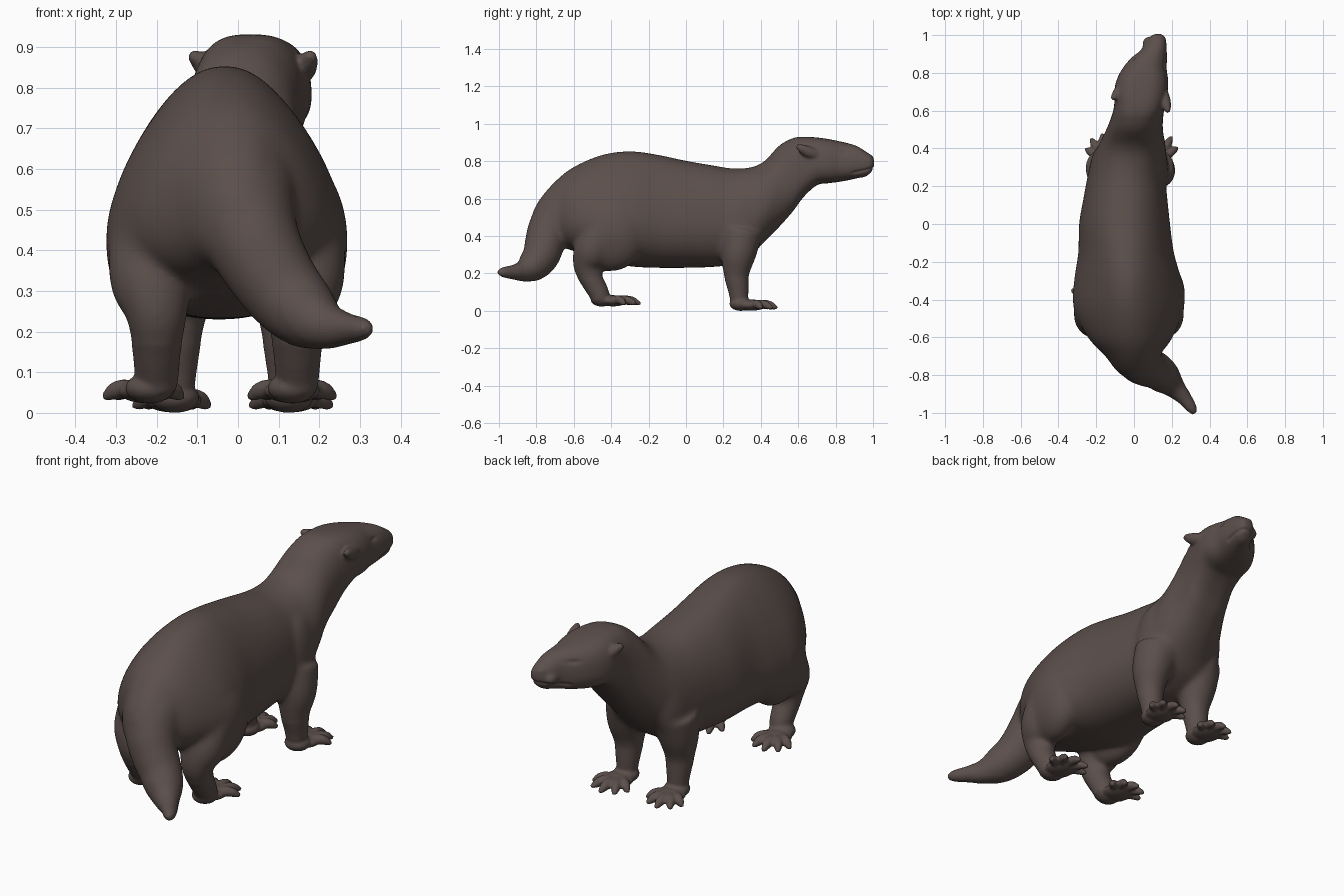
import bpy, bmesh, math
from mathutils import Vector, Matrix

if "Cube" in bpy.data.objects:
    bpy.data.objects.remove(bpy.data.objects["Cube"])

fur = bpy.data.materials.new("dark brown fur")
fur.diffuse_color = (0.105, 0.078, 0.070, 1)
fur.use_nodes = True
fur.node_tree.nodes["Principled BSDF"].inputs["Base Color"].default_value = fur.diffuse_color


def spline(rows, n=5):
    """Catmull-Rom interpolation of rows of any width."""
    out = []
    for i in range(len(rows) - 1):
        p = [rows[max(0, min(len(rows) - 1, i + k))] for k in (-1, 0, 1, 2)]
        for s in range(n):
            t = s / n
            out.append([0.5 * (2 * b + (c - a) * t + (2 * a - 5 * b + 4 * c - d) * t * t
                               + (3 * b - a - 3 * c + d) * t ** 3) for a, b, c, d in zip(*p)])
    return out + [list(rows[-1])]


def skin(bm, rings):
    """Close a list of point rings into a solid."""
    vs = [[bm.verts.new(p) for p in r] for r in rings]
    n = len(vs[0])
    for a, b in zip(vs, vs[1:]):
        for i in range(n):
            bm.faces.new((a[i], a[(i + 1) % n], b[(i + 1) % n], b[i]))
    bm.faces.new(vs[0][::-1])
    bm.faces.new(vs[-1])


def tube(bm, rows, n=20):
    """Round tube along rows of (x, y, z, radius)."""
    pts = spline(rows)
    rings = []
    u = None
    for i, p in enumerate(pts):
        c = Vector(p[:3])
        d = (Vector(pts[min(i + 1, len(pts) - 1)][:3]) - Vector(pts[max(i - 1, 0)][:3])).normalized()
        u = (u - d * u.dot(d)).normalized() if u else d.orthogonal().normalized()
        w = d.cross(u)
        r = max(p[3], 0.002)
        rings.append([c + r * (u * math.cos(a) + w * math.sin(a))
                      for a in (2 * math.pi * k / n for k in range(n))])
    skin(bm, rings)


def ball(bm, pos, size, rot=(0, 0, 0)):
    m = Matrix.Translation(pos)
    for ax, a in zip("XYZ", rot):
        m = m @ Matrix.Rotation(math.radians(a), 4, ax)
    bmesh.ops.create_uvsphere(bm, u_segments=28, v_segments=18, radius=1,
                              matrix=m @ Matrix.Diagonal((*size, 1)))


def bake(ob):
    dg = bpy.context.evaluated_depsgraph_get()
    me = bpy.data.meshes.new_from_object(ob.evaluated_get(dg))
    ob.modifiers.clear()
    ob.data = me


def soften(ob, steps, rule=None):
    """Smooth the vertices chosen by a rule on their position."""
    s = ob.modifiers.new("soften", 'SMOOTH')
    s.factor = 0.5
    s.iterations = steps
    if rule:
        g = ob.vertex_groups.new(name="soft")
        g.add([v.index for v in ob.data.vertices if rule(v.co)], 1, 'REPLACE')
        s.vertex_group = g.name
    bake(ob)
    ob.vertex_groups.clear()


# Torso and neck: y, centre x, half width, top z, bottom z, upper narrowing
torso = [
    (-0.82, 0.01, .04, .53, .42, 0), (-0.78, 0, .09, .60, .37, .05),
    (-0.70, -.01, .14, .692, .35, .15), (-0.60, -.02, .215, .77, .32, .28),
    (-0.45, -.028, .266, .834, .27, .38), (-0.30, -.033, .265, .854, .238, .36),
    (-0.15, -.042, .243, .835, .23, .26), (0, -.05, .236, .803, .23, .18),
    (.15, -.045, .218, .777, .235, .12), (.25, -.04, .205, .762, .25, .1),
    (.35, -.025, .195, .768, .30, .1), (.42, -.01, .176, .802, .37, .08),
    (.50, .003, .15, .886, .45, .04), (.57, .018, .137, .923, .53, 0),
    (.63, .03, .135, .931, .61, 0), (.70, .037, .141, .927, .672, .04),
    (.76, .044, .136, .919, .682, .07), (.82, .055, .117, .907, .69, .08),
    (.875, .078, .096, .894, .70, .08), (.92, .104, .069, .878, .71, .05),
    (.96, .116, .055, .853, .718, 0),
    (.99, .124, .04, .832, .742, 0), (1.006, .127, .018, .81, .765, 0)]
bm = bmesh.new()
rings = []
for y, cx, hw, zt, zb, k in spline(torso):
    flat = max(0, min(1, (y - .48) / .12)) * max(0, min(1, (.98 - y) / .2))  # flatter skull
    ring = []
    for j in range(48):
        c, s = math.cos(j * math.pi / 24), math.sin(j * math.pi / 24)
        c = math.copysign(abs(c) ** (0.9 - .18 * flat), c)
        s = math.copysign(abs(s) ** (0.92 - .12 * flat), s)
        ring.append((cx + hw * c * (1 - k * s), y, (zt + zb) / 2 + (zt - zb) / 2 * s))
    rings.append(ring)
skin(bm, rings)

# Tail, swinging down and to one side
tube(bm, [(0, -.55, .60, .15), (.005, -.66, .52, .14), (.03, -.725, .44, .12),
          (.07, -.755, .36, .108), (.115, -.775, .295, .1), (.165, -.815, .245, .088),
          (.215, -.865, .215, .06), (.265, -.92, .207, .04), (.305, -.975, .207, .028),
          (.319, -1.004, .207, .014)], 28)

# Legs: left and right sets sit slightly unevenly
for side, hip, hind, fore in ((-1, -.21, -.20, -.155), (1, .155, .146, .125)):
    ball(bm, (hip, -.41, .415), (.113, .195, .205), (14, 0, side * -8))
    tube(bm, [(hip, -.44, .43, .11), (hind + side * .01, -.50, .32, .105),
              (hind, -.527, .24, .077), (hind, -.50, .16, .061),
              (hind, -.468, .10, .055), (hind, -.455, .06, .05)])
    ball(bm, (fore * .9 - .012, .285, .46), (.082, .14, .22), (-12, 0, 0))
    tube(bm, [(fore * .9 - .01, .30, .42, .11), (fore, .28, .30, .095),
              (fore, .270, .20, .07), (fore, .280, .11, .055), (fore, .285, .05, .047)])

# Brows, whisker pads and nose; the head turns to +x
head = Matrix.Translation((.05, .70, .80)) @ Matrix.Rotation(math.radians(-13), 4, 'Z')
for s in (-1, 1):
    ball(bm, head @ Vector((s * .028, .25, -.024)), (.034, .042, .034))
    # Ears, swept back and out
    tube(bm, [(*(head @ Vector((s * x, y, z))), r) for x, y, z, r in (
        (.085, .04, .03, .03), (.115, -.01, .045, .032),
        (.135, -.045, .064, .026), (.153, -.075, .082, .012))], 16)
ball(bm, head @ Vector((0, .283, .015)), (.028, .028, .022))


# Paws: heel, sole and five fanned, knuckled toes
def paw(x, y, z, turn, reach):
    m = Matrix.Translation((x, y, z)) @ Matrix.Rotation(math.radians(turn), 4, 'Z')
    ball(bm, m @ Vector((0, 0, .038)), (.06, .06, .038), (0, 0, turn))
    ball(bm, m @ Vector((0, .06, .031)), (.07, .078, .03), (0, 0, turn))
    for deg, k in ((-54, .82), (-27, .95), (0, 1), (27, .95), (54, .82)):
        a = math.radians(deg)
        row = []
        for f, h, r in ((.15, .030, .022), (.50, .036, .024), (.74, .032, .022),
                        (.90, .022, .016), (1.03, .015, .008)):
            p = m @ Vector((math.sin(a) * reach * f * k, .045 + math.cos(a) * reach * f * k, h))
            row.append((*p, r))
        tube(bm, row, 14)


paw(-.217, -.45, .023, 8, .145)
paw(.133, -.45, .023, 0, .158)
paw(-.155, .292, 0, 4, .138)
paw(.125, .292, 0, -3, .148)

# Melt everything into one continuous skin
bmesh.ops.recalc_face_normals(bm, faces=bm.faces)
mesh = bpy.data.meshes.new("otter_body")
bm.to_mesh(mesh)
bm.free()
otter = bpy.data.objects.new("otter_body", mesh)
bpy.context.collection.objects.link(otter)
fuse = otter.modifiers.new("fuse", 'REMESH')
fuse.mode = 'VOXEL'
fuse.voxel_size = 0.007
bake(otter)
soften(otter, 50, lambda p: p.z > .17 and -.88 < p.y < .56)
soften(otter, 5, lambda p: p.z > .09)
soften(otter, 2)

# Mouth crease round the muzzle, and shallow eye sockets under the brows
eyes = [head @ Vector((s * .082, .165, .05)) for s in (-1, 1)]
normals = [v.normal.copy() for v in otter.data.vertices]
for v, n in zip(otter.data.vertices, normals):
    p = v.co
    if p.y > .88:
        line = .735 + (p.y - .88) * .22
        p -= n * .007 * math.exp(-((p.z - line) / .007) ** 2) * min(1, (p.y - .88) / .02)
    for e in eyes:
        if p.y > .75 and (p.x - .09) * (e.x - .09) > 0:
            p -= n * .006 * math.exp(-((p.y - e.y) / .022) ** 2 - ((p.z - e.z) / .009) ** 2)

otter.data.materials.clear()
otter.data.materials.append(fur)
for f in otter.data.polygons:
    f.use_smooth = True
    f.material_index = 0
